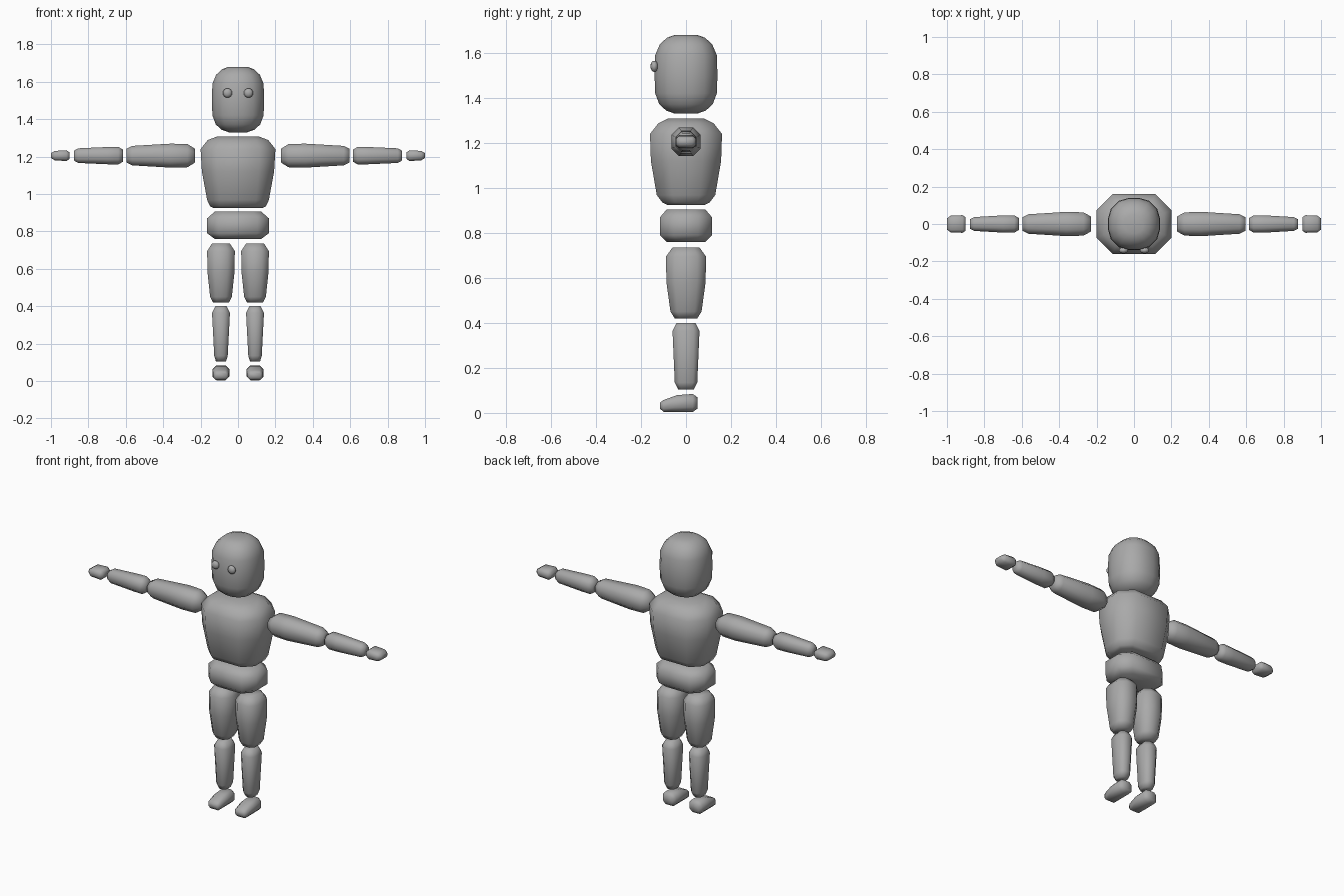
import bpy, bmesh, math
from mathutils import Vector

if "Cube" in bpy.data.objects:
    bpy.data.objects.remove(bpy.data.objects["Cube"])

grey = bpy.data.materials.new("plain_grey")
grey.diffuse_color = (0.40, 0.40, 0.40, 1)
grey.use_nodes = True
grey.node_tree.nodes["Principled BSDF"].inputs["Base Color"].default_value = grey.diffuse_color


def finish(name, bm):
    bmesh.ops.recalc_face_normals(bm, faces=bm.faces[:])
    me = bpy.data.meshes.new(name)
    bm.to_mesh(me)
    bm.free()
    me.materials.append(grey)
    for p in me.polygons:
        p.use_smooth = True
    ob = bpy.data.objects.new(name, me)
    bpy.context.collection.objects.link(ob)
    return ob


def octagon(a, b, cut=0.53):
    """Rectangle of half sizes a, b with chamfered corners."""
    c = cut * min(a, b)
    return [(a, c - b), (a, b - c), (a - c, b), (c - a, b),
            (-a, b - c), (-a, c - b), (c - a, -b), (a - c, -b)]


def rounded(a, b, n=16, power=2.4):
    """Rounded square section."""
    pts = []
    for i in range(n):
        t = 2 * math.pi * (i + 0.5) / n
        c, s = math.cos(t), math.sin(t)
        k = (abs(c) ** power + abs(s) ** power) ** (-1 / power)
        pts.append((a * k * c, b * k * s))
    return pts


def loft(name, sections, place, shape=octagon):
    """Closed skin through sections (distance, half a, half b, offset)."""
    bm = bmesh.new()
    rings = []
    for d, a, b, *off in sections:
        o = off[0] if off else 0
        rings.append([bm.verts.new(place(d, u, v + o)) for u, v in shape(a, b)])
    n = len(rings[0])
    for r, q in zip(rings, rings[1:]):
        for i in range(n):
            j = (i + 1) % n
            bm.faces.new((r[i], r[j], q[j], q[i]))
    bm.faces.new(rings[0])
    bm.faces.new(rings[-1])
    return finish(name, bm)


def upright(x=0):
    return lambda d, u, v: Vector((x + u, v, d))


# Head, torso and pelvis
loft("head", [(1.33, .05, .05), (1.343, .088, .088), (1.372, .12, .12),
              (1.42, .138, .138), (1.50, .141, .141), (1.59, .138, .138),
              (1.637, .118, .118), (1.667, .086, .086), (1.68, .05, .05)],
     upright(), rounded)
loft("torso", [(.925, .13, .085), (.935, .15, .105), (.968, .165, .13),
               (1.12, .193, .156), (1.24, .20, .16), (1.288, .162, .122),
               (1.308, .11, .08)], upright())
loft("pelvis", [(.76, .125, .085), (.79, .165, .115), (.87, .165, .115),
                (.905, .125, .085)], upright())

for s, side in ((-1, "right"), (1, "left")):
    # Legs
    loft(side + "_thigh", [(.42, .043, .05), (.45, .058, .069), (.58, .072, .087),
                           (.695, .074, .089), (.735, .048, .06)], upright(.091 * s))
    loft(side + "_shin", [(.105, .027, .035), (.135, .036, .05), (.365, .048, .06),
                          (.4, .03, .042)], upright(.091 * s))
    # Foot runs front to back, with a sloped toe
    loft(side + "_foot", [(-.115, .03, .014, .032), (-.10, .04, .026, .031),
                          (-.04, .046, .037, .042), (.03, .046, .04, .044),
                          (.05, .03, .026, .044)],
         lambda d, u, v: Vector((.091 * s + u, d, v)))
    # Arms stretched sideways
    arm = lambda d, u, v: Vector((s * d, u, 1.205 + v))
    loft(side + "_upper_arm", [(.23, .04, .037), (.27, .062, .062), (.36, .065, .064),
                               (.565, .052, .052), (.597, .035, .036)], arm)
    loft(side + "_forearm", [(.615, .032, .032), (.64, .046, .047), (.70, .046, .046),
                             (.855, .037, .039), (.877, .025, .026)], arm)
    loft(side + "_hand", [(.90, .036, .017), (.917, .047, .029), (.98, .045, .025),
                          (1.0, .03, .013)], arm)
    # Eye
    bm = bmesh.new()
    bmesh.ops.create_uvsphere(bm, u_segments=12, v_segments=8, radius=1)
    for v in bm.verts:
        v.co = Vector((.056 * s + v.co.x * .025, -.141 + v.co.y * .017,
                       1.54 + v.co.z * .025))
    finish(side + "_eye", bm)
